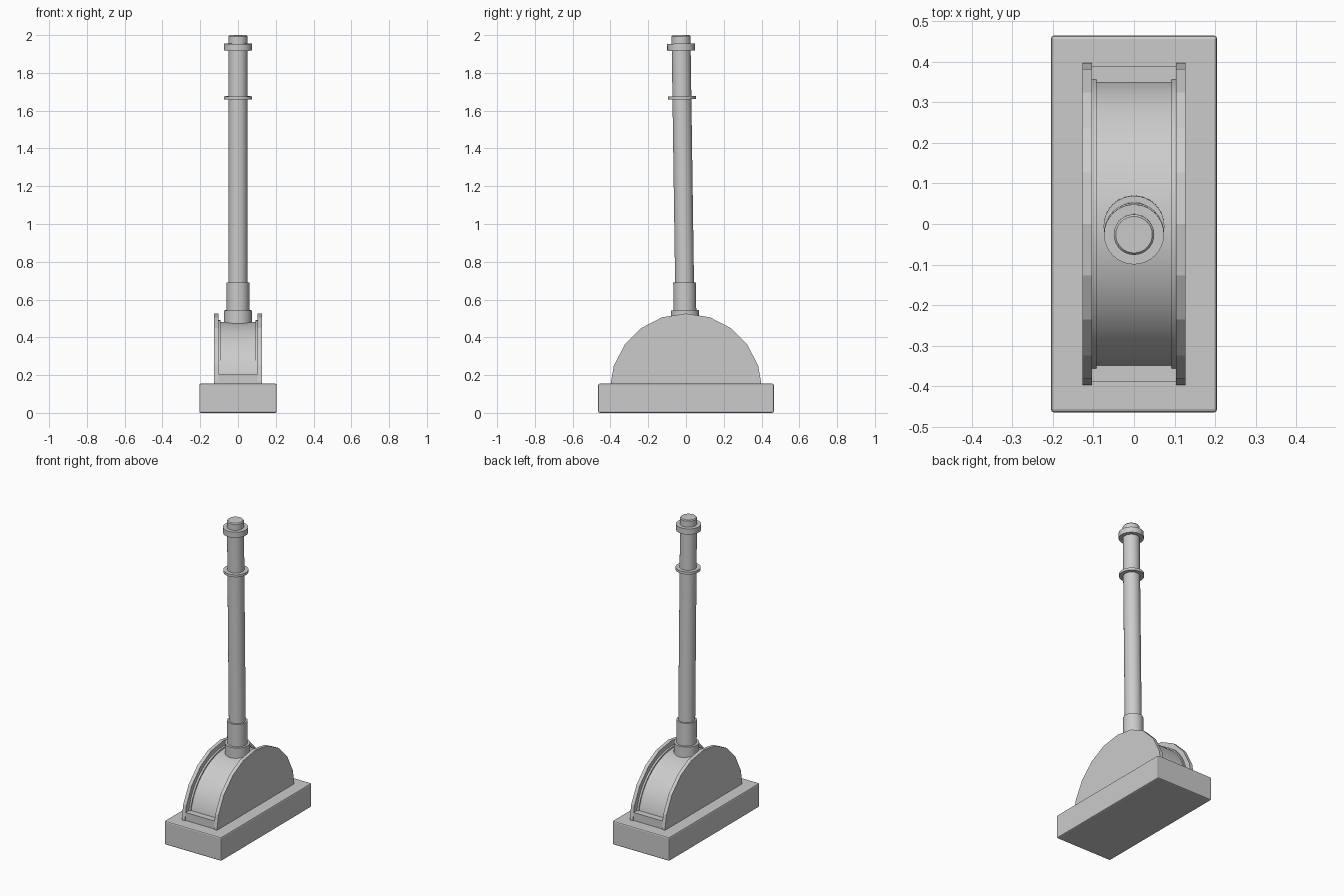
import bpy, bmesh, math
from mathutils import Matrix, Vector

if "Cube" in bpy.data.objects:
    bpy.data.objects.remove(bpy.data.objects["Cube"])

PIVOT = Vector((0, 0, 0.155))
TILT = Matrix.Translation(PIVOT) @ Matrix.Rotation(math.atan(0.0143), 4, 'X') @ Matrix.Translation(-PIVOT)


def finish(name, bm, bevel=0, smooth=None):
    bmesh.ops.recalc_face_normals(bm, faces=bm.faces)
    mesh = bpy.data.meshes.new(name)
    bm.to_mesh(mesh)
    bm.free()
    ob = bpy.data.objects.new(name, mesh)
    bpy.context.collection.objects.link(ob)
    if bevel:
        mod = ob.modifiers.new("bevel", 'BEVEL')
        mod.width, mod.segments = bevel, 2
    if smooth:
        bpy.ops.object.select_all(action='DESELECT')
        ob.select_set(True)
        bpy.context.view_layer.objects.active = ob
        bpy.ops.object.shade_smooth_by_angle(angle=math.radians(smooth))
    return ob


def box(name, x, y0, y1, z0, z1, bevel=0):
    bm = bmesh.new()
    bmesh.ops.create_cube(bm, size=1, matrix=Matrix.Translation((0, (y0 + y1) / 2, (z0 + z1) / 2))
                          @ Matrix.Diagonal((2 * x, y1 - y0, z1 - z0, 1)))
    return finish(name, bm, bevel)


def extrude_x(name, profile, x0, x1, smooth=None):
    bm = bmesh.new()
    face = bm.faces.new([bm.verts.new((x0, y, z)) for y, z in profile])
    ext = bmesh.ops.extrude_face_region(bm, geom=[face])
    bmesh.ops.translate(bm, vec=(x1 - x0, 0, 0),
                        verts=[v for v in ext['geom'] if isinstance(v, bmesh.types.BMVert)])
    return finish(name, bm, smooth=smooth)


def lathe(name, profile, sides=32):
    # closed revolved solid from (radius, z) pairs, leaned with the lever
    bm = bmesh.new()
    rings = [[bm.verts.new((r * math.cos(a), r * math.sin(a), z))
              for a in (2 * math.pi * i / sides for i in range(sides))] for r, z in profile]
    for lo, hi in zip(rings, rings[1:]):
        for i in range(sides):
            j = (i + 1) % sides
            bm.faces.new((lo[i], lo[j], hi[j], hi[i]))
    bm.faces.new(rings[0])
    bm.faces.new(rings[-1])
    bm.transform(TILT)
    return finish(name, bm, smooth=35)


# base block
box("base", 0.205, -0.465, 0.465, 0, 0.155, bevel=0.008)

# faceted half-round side plates
half = [(0.397, 0.15), (0.397, 0.165), (0.382, 0.25), (0.325, 0.36), (0.235, 0.45), (0.127, 0.506)]
plate = half + [(0, 0.526)] + [(-y, z) for y, z in reversed(half)]
for s, side in ((-1, "left"), (1, "right")):
    extrude_x(side + "_side_plate", plate, s * 0.104, s * 0.127)


# curved drum between the plates, with a slightly raised rim on each edge
def arch(ry, top, n=24):
    return [(ry * math.cos(math.pi * i / n), 0.15 + (top - 0.15) * math.sin(math.pi * i / n))
            for i in range(n + 1)]


extrude_x("drum", arch(0.355, 0.482), -0.093, 0.093, smooth=35)
for s, side in ((-1, "left"), (1, "right")):
    extrude_x(side + "_drum_rim", arch(0.362, 0.492), s * 0.092, s * 0.105, smooth=35)

# sills closing the slot at front and back
for s, side in ((-1, "front"), (1, "back")):
    box(side + "_sill", 0.105, *sorted((s * 0.347, s * 0.39)), 0.15, 0.207)

# lever parts
lathe("lever_collar", [(0.075, 0.46), (0.075, 0.543)])
lathe("lever_sleeve", [(0.06, 0.5), (0.06, 0.69)])
lathe("lever_shaft", [(0.05, 0.5), (0.05, 1.994), (0.045, 2.0)])
lathe("lever_ring", [(0.074, 1.66), (0.074, 1.676)])
lathe("lever_top_flange", [(0.074, 1.918), (0.074, 1.955)])
